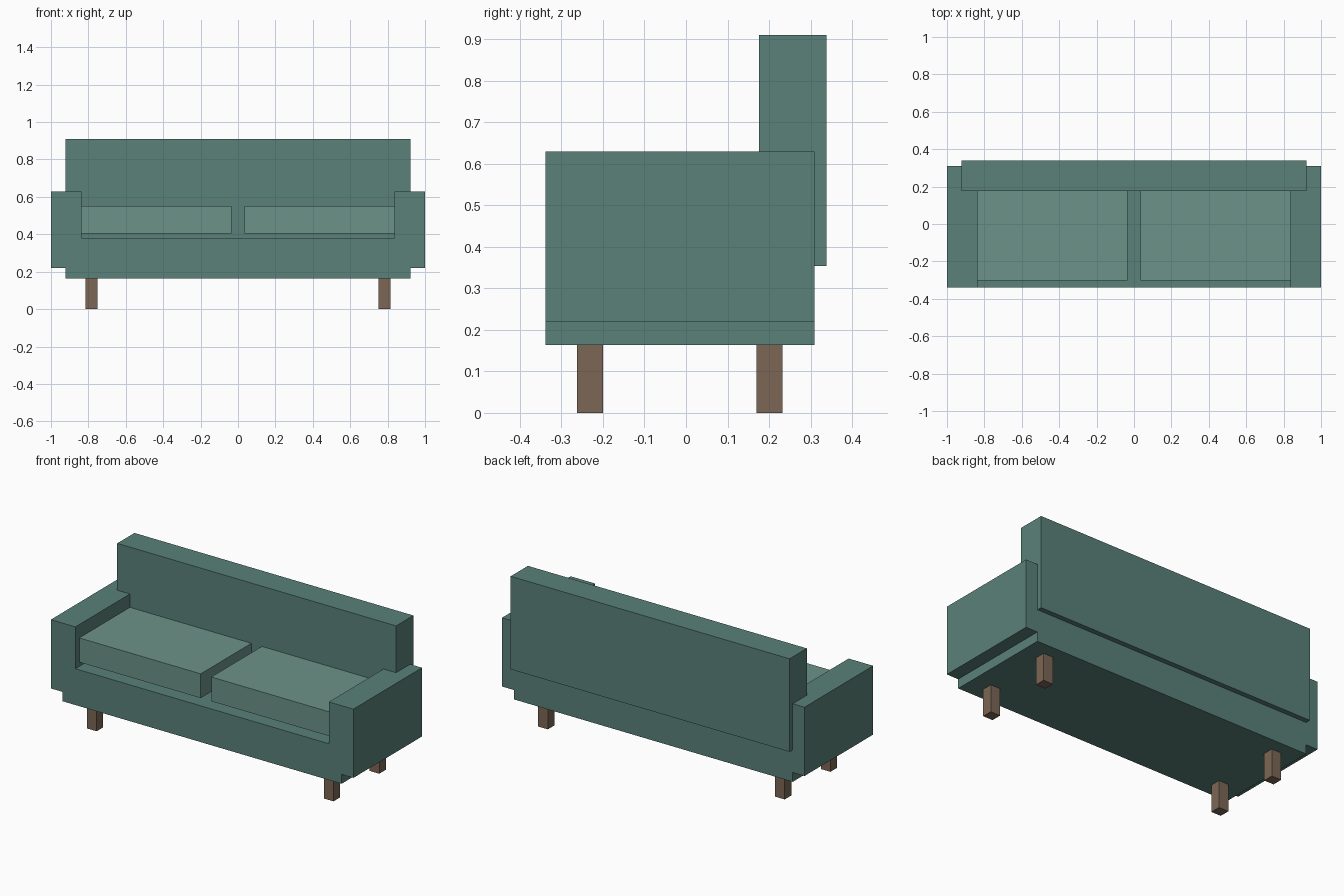
import bpy

if "Cube" in bpy.data.objects:
    bpy.data.objects.remove(bpy.data.objects["Cube"])


def material(name, rgb):
    m = bpy.data.materials.new(name)
    m.diffuse_color = (*rgb, 1)
    m.use_nodes = True
    m.node_tree.nodes["Principled BSDF"].inputs["Base Color"].default_value = m.diffuse_color
    return m


def box(name, x, y, z, mat):
    """Axis-aligned box from (min, max) ranges."""
    bpy.ops.mesh.primitive_cube_add(size=1, location=[(a + b) / 2 for a, b in (x, y, z)])
    ob = bpy.context.object
    ob.name = name
    ob.scale = [b - a for a, b in (x, y, z)]
    bpy.ops.object.transform_apply(location=False, rotation=False, scale=True)
    ob.data.materials.append(mat)
    return ob


fabric = material("fabric", (0.10, 0.22, 0.19))
cushion_fabric = material("cushion_fabric", (0.15, 0.29, 0.25))
wood = material("wood", (0.20, 0.135, 0.09))

FRONT, REAR = -0.339, 0.309

# Base frame and backrest
box("base", (-0.922, 0.922), (FRONT, REAR), (0.163, 0.38), fabric)
box("backrest", (-0.922, 0.922), (0.176, 0.339), (0.354, 0.91), fabric)

# Arms, seat cushions and legs, mirrored left and right
for side, s in (("left", -1), ("right", 1)):
    def span(a, b):
        return tuple(sorted((s * a, s * b)))

    box(f"{side}_arm", span(0.838, 1.0), (FRONT, REAR), (0.219, 0.63), fabric)
    box(f"{side}_seat_cushion", span(0.035, 0.838), (-0.302, 0.18), (0.405, 0.55), cushion_fabric)
    for end, y in (("front", -0.231), ("back", 0.201)):
        box(f"{side}_{end}_leg", span(0.751, 0.815), (y - 0.031, y + 0.031), (0, 0.165), wood)
